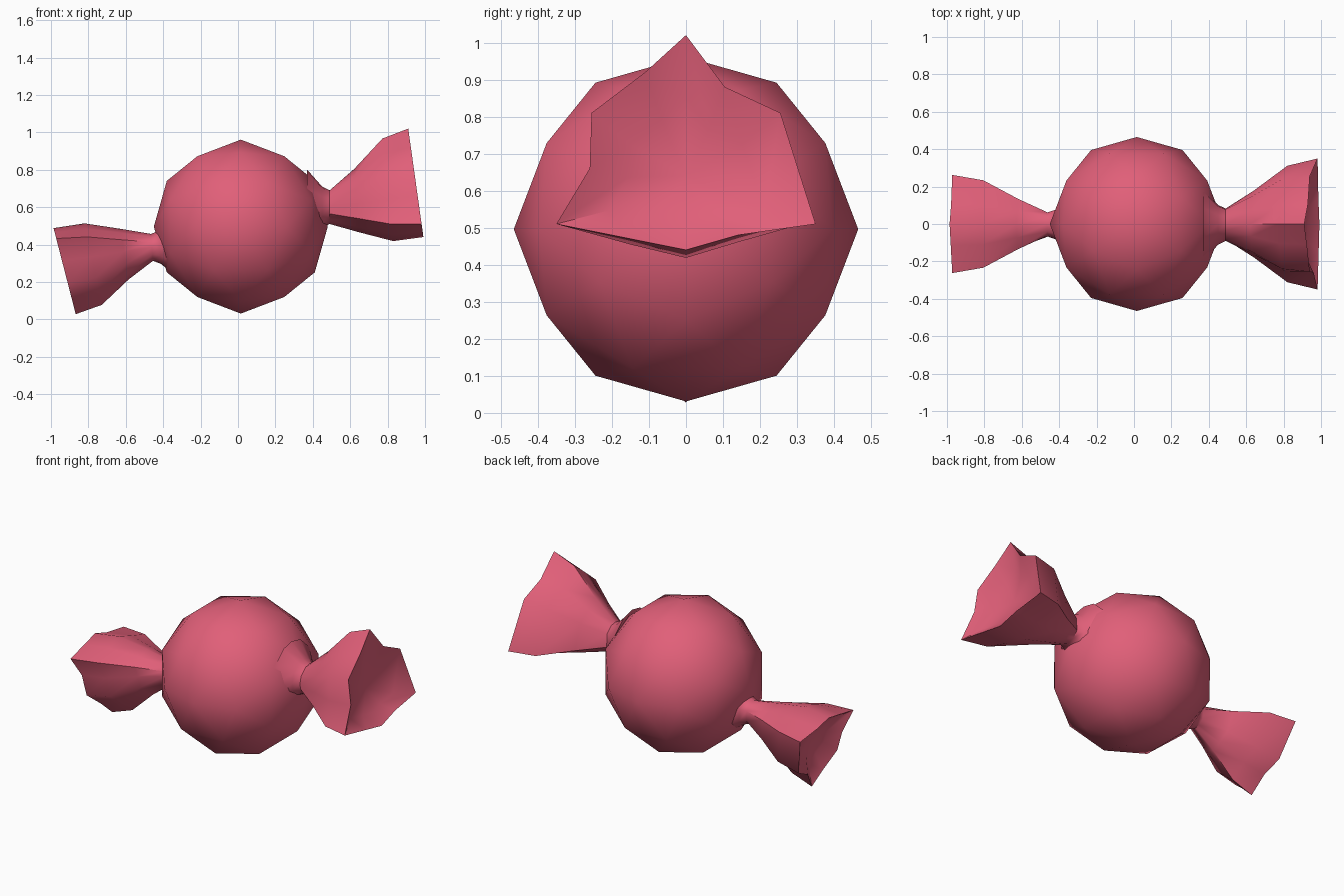
import bpy, bmesh, math
from mathutils import Vector

if "Cube" in bpy.data.objects:
    bpy.data.objects.remove(bpy.data.objects["Cube"])

wrapper = bpy.data.materials.new("pink wrapper")
wrapper.diffuse_color = (0.75, 0.115, 0.19, 1)
wrapper.use_nodes = True
wrapper.node_tree.nodes["Principled BSDF"].inputs["Base Color"].default_value = wrapper.diffuse_color


def finish(bm, name, angle):
    """Turn a bmesh into a smooth shaded object."""
    bmesh.ops.recalc_face_normals(bm, faces=bm.faces)
    me = bpy.data.meshes.new(name)
    bm.to_mesh(me)
    bm.free()
    me.materials.append(wrapper)
    ob = bpy.data.objects.new(name, me)
    bpy.context.collection.objects.link(ob)
    bpy.ops.object.select_all(action='DESELECT')
    ob.select_set(True)
    bpy.context.view_layer.objects.active = ob
    bpy.ops.object.shade_smooth_by_angle(angle=math.radians(angle))
    return ob


# Round sweet: icosahedron corners plus edge midpoints pushed to the sphere
phi = (1 + 5 ** 0.5) / 2
corners = []
for a in (-1, 1):
    for b in (-phi, phi):
        corners += [Vector((0, a, b)), Vector((b, 0, a)), Vector((a, b, 0))]
points = [c.normalized() for c in corners]
for i, p in enumerate(corners):
    for q in corners[i + 1:]:
        if (p - q).length < 2.1:
            points.append((p + q).normalized())
bm = bmesh.new()
for p in points:
    bm.verts.new(Vector((0.015, 0, 0.496)) + p * 0.465)
bmesh.ops.convex_hull(bm, input=bm.verts)
finish(bm, "candy_body", 60)

# Open end of a wrapper tail: (y, z) around the tail centre
RIM = [(0, .42), (.105, .28), (.255, .21), (.35, -.09), (.14, -.12),
       (0, -.16), (-.15, -.13), (-.35, -.09), (-.26, .06), (-.255, .21), (-.11, .32)]
# Rings: distance along the tail, circle radius, share of rim shape, rim scale
RINGS = [(-.12, .20, 0, 1), (-.04, .11, 0, 1), (.0, .09, 0, 1), (.14, .18, .5, .55),
         (.31, .27, .75, .95), (.465, 0, 1, 1), (.41, 0, 1, .6)]


def tail(name, place):
    bm = bmesh.new()
    loops = []
    for d, r, t, s in RINGS:
        loop = []
        for y, z in RIM:
            # measure the direction from the middle of the rim shape
            v = Vector((y, z - .06)).normalized() * r
            w = Vector((y, (z - .06) * s + .06)) if t == 0 else Vector((y * s, z * s))
            p = v * (1 - t) + w * t
            loop.append(bm.verts.new(place(d - .14 * (p.y - .1) * t, p.x, p.y)))
        loops.append(loop)
    n = len(RIM)
    for a, b in zip(loops, loops[1:]):
        for i in range(n):
            j = (i + 1) % n
            bm.faces.new((a[i], a[j], b[j], b[i]))
    # bottom of the shallow cup, and the hidden end inside the sweet
    middle = bm.verts.new(place(.39, 0, .04))
    for i in range(n):
        bm.faces.new((loops[-1][i], loops[-1][(i + 1) % n], middle))
    bm.faces.new(loops[0])
    return finish(bm, name, 50)


# Large right tail, and a smaller upside-down left tail that droops
tail("right_tail", lambda x, y, z: (.49 + x, y, .60 + z))
tail("left_tail", lambda x, y, z: (-.46 - 1.03 * x + .06 * z, y * .75,
                                   .385 - .8 * z - .0 + .0 * x - (.08 * x if x > 0 else 0) + 0.03 * max(x, 0)))
